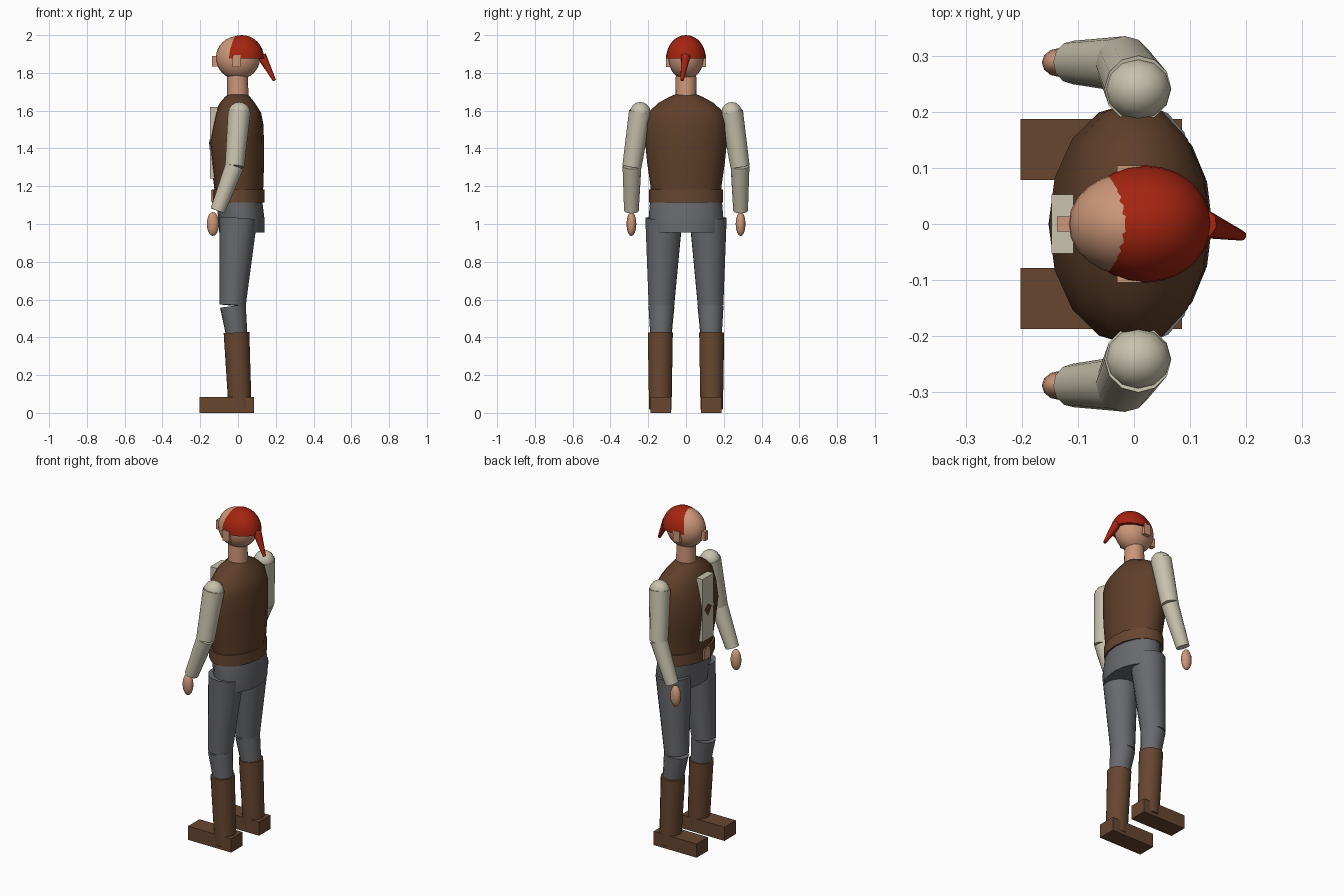
import bpy, bmesh, math
from mathutils import Vector, Matrix

if "Cube" in bpy.data.objects:
    bpy.data.objects.remove(bpy.data.objects["Cube"])


def mat(name, rgb):
    m = bpy.data.materials.new(name)
    lin = [(c / 255 / 12.92) if c < 11 else ((c / 255 + 0.055) / 1.055) ** 2.4 for c in rgb]
    m.diffuse_color = (*lin, 1)
    m.use_nodes = True
    m.node_tree.nodes["Principled BSDF"].inputs["Base Color"].default_value = m.diffuse_color
    return m


SKIN = mat("skin", (204, 151, 121))
RED = mat("cap red", (165, 36, 16))
VEST = mat("vest brown", (95, 63, 41))
LEATHER = mat("leather brown", (103, 70, 48))
CREAM = mat("cream cloth", (200, 194, 173))
GREY = mat("trouser grey", (105, 106, 110))


def finish(name, bm, m, smooth=True):
    bmesh.ops.recalc_face_normals(bm, faces=bm.faces)
    me = bpy.data.meshes.new(name)
    bm.to_mesh(me)
    bm.free()
    me.materials.append(m)
    ob = bpy.data.objects.new(name, me)
    bpy.context.collection.objects.link(ob)
    if smooth:
        bpy.ops.object.select_all(action='DESELECT')
        ob.select_set(True)
        bpy.context.view_layer.objects.active = ob
        bpy.ops.object.shade_smooth_by_angle(angle=math.radians(45))
    return ob


def box(name, lo, hi, m):
    lo, hi = Vector(lo), Vector(hi)
    bm = bmesh.new()
    bmesh.ops.create_cube(bm, size=1, matrix=Matrix.Translation((lo + hi) / 2)
                          @ Matrix.Diagonal((*(hi - lo), 1)))
    finish(name, bm, m, False)


def tube(name, p0, p1, r0, r1, m, n=12):
    p0, p1 = Vector(p0), Vector(p1)
    d = p1 - p0
    bm = bmesh.new()
    bmesh.ops.create_cone(bm, cap_ends=True, segments=n, radius1=r0, radius2=r1, depth=d.length,
                          matrix=Matrix.Translation((p0 + p1) / 2)
                          @ d.to_track_quat('Z', 'Y').to_matrix().to_4x4())
    finish(name, bm, m)


def ball(name, c, r, m, u=16, v=10, half=False):
    bm = bmesh.new()
    bmesh.ops.create_uvsphere(bm, u_segments=u, v_segments=v, radius=1)
    if half:
        bmesh.ops.bisect_plane(bm, geom=bm.verts[:] + bm.edges[:] + bm.faces[:], plane_co=(0, 0, 0),
                               plane_no=(0, 0, -1), clear_outer=True)
        bmesh.ops.holes_fill(bm, edges=[e for e in bm.edges if e.is_boundary], sides=0)
    bmesh.ops.transform(bm, verts=bm.verts, matrix=Matrix.Translation(c) @ Matrix.Diagonal((*r, 1)))
    finish(name, bm, m)


def loft(name, rings, m, n=16):
    """rings: (z, front x, back x, half width)"""
    bm = bmesh.new()
    loops = []
    for z, x0, x1, ry in rings:
        loops.append([bm.verts.new(((x0 + x1) / 2 + (x1 - x0) / 2 * math.cos(math.tau * i / n),
                                    ry * math.sin(math.tau * i / n), z)) for i in range(n)])
    for a, b in zip(loops, loops[1:]):
        for i in range(n):
            j = (i + 1) % n
            bm.faces.new((a[i], a[j], b[j], b[i]))
    bm.faces.new(loops[0])
    bm.faces.new(loops[-1])
    finish(name, bm, m)


# head, nose, neck and cap
ball("head", (0, 0, 1.88), (0.117, 0.094, 0.115), SKIN, 24, 16)
box("nose", (-0.138, -0.013, 1.835), (-0.10, 0.013, 1.89), SKIN)
tube("neck", (0, 0, 1.66), (-0.003, 0, 1.79), 0.057, 0.054, SKIN, 16)
ball("cap", (0.02, 0, 1.877), (0.118, 0.105, 0.123), RED, 24, 16, half=True)
tube("cap_tail", (0.125, 0, 1.89), (0.193, -0.021, 1.76), 0.026, 0.009, RED, 8)

# torso
loft("vest", [(1.13, -0.12, 0.13, 0.182), (1.2, -0.127, 0.134, 0.188), (1.32, -0.142, 0.138, 0.205),
              (1.43, -0.153, 0.138, 0.216), (1.53, -0.134, 0.134, 0.217), (1.59, -0.12, 0.122, 0.2),
              (1.64, -0.097, 0.09, 0.148), (1.672, -0.07, 0.065, 0.09), (1.687, -0.05, 0.05, 0.055)], VEST)
box("shirt_panel", (-0.148, -0.053, 1.24), (-0.108, 0.053, 1.62), CREAM)
loft("belt", [(1.115, -0.137, 0.14, 0.195), (1.182, -0.137, 0.14, 0.195)], LEATHER)
box("belt_buckle", (-0.144, -0.028, 1.12), (-0.11, 0.028, 1.18), SKIN)
loft("hips", [(0.955, -0.10, 0.139, 0.185), (1.03, -0.105, 0.14, 0.198),
              (1.125, -0.115, 0.128, 0.19)], GREY)

# paired parts
for s, side in ((-1, "left"), (1, "right")):
    box(f"{side}_ear", (-0.03, min(s * 0.08, s * 0.105), 1.83),
        (0.014, max(s * 0.08, s * 0.105), 1.895), SKIN)
    # arm
    ball(f"{side}_shoulder", (0.007, s * 0.242, 1.588), (0.059, 0.055, 0.058), CREAM, 12, 8)
    tube(f"{side}_upper_arm", (0.007, s * 0.242, 1.595), (-0.018, s * 0.286, 1.305), 0.06, 0.051, CREAM)
    tube(f"{side}_forearm", (-0.018, s * 0.286, 1.308), (-0.108, s * 0.289, 1.07), 0.05, 0.039, CREAM)
    ball(f"{side}_hand", (-0.133, s * 0.289, 1.0), (0.032, 0.026, 0.064), SKIN, 12, 8)
    # leg
    tube(f"{side}_thigh", (0.002, s * 0.117, 1.03), (-0.028, s * 0.13, 0.57), 0.1, 0.069, GREY, 14)
    tube(f"{side}_shin", (-0.027, s * 0.13, 0.565), (0.002, s * 0.134, 0.35), 0.069, 0.052, GREY, 14)
    tube(f"{side}_boot", (0.011, s * 0.136, 0.02), (-0.008, s * 0.136, 0.425), 0.061, 0.068, LEATHER, 14)
    box(f"{side}_foot", (-0.203, min(s * 0.079, s * 0.188), 0),
        (0.086, max(s * 0.079, s * 0.188), 0.083), LEATHER)
